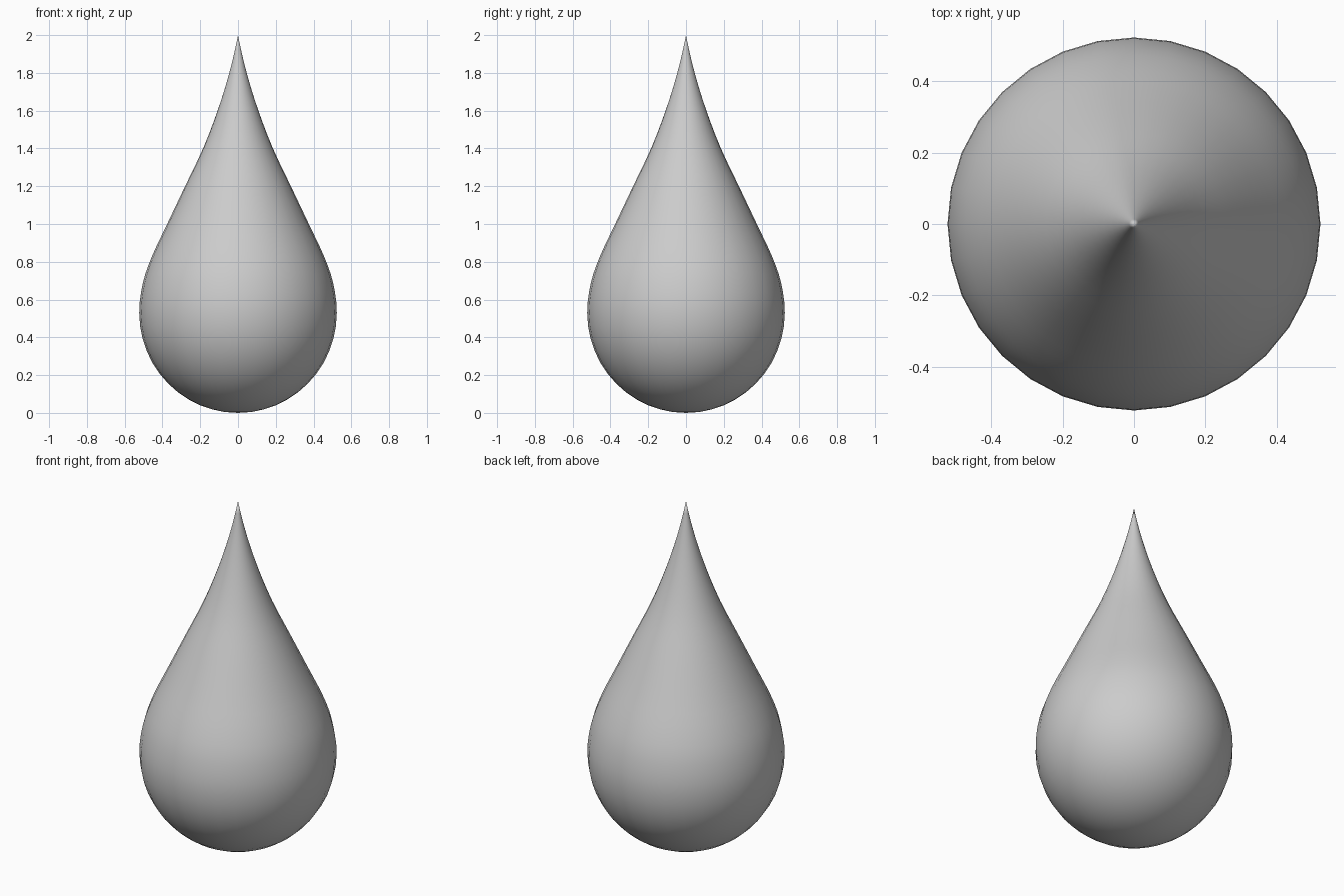
import bpy, bmesh, math

if "Cube" in bpy.data.objects:
    bpy.data.objects.remove(bpy.data.objects["Cube"])

R = 0.523
SEGMENTS = 32

# Upper profile (radius, height): shoulder tapering to the tip
key = [(0.50, 0.35), (R, 0.53), (0.503, 0.69), (0.455, 0.83), (0.375, 1.0),
       (0.28, 1.2), (0.185, 1.4), (0.108, 1.6), (0.046, 1.8), (0.0, 2.0), (-0.03, 2.2)]


def catmull(p0, p1, p2, p3, t):
    return tuple(0.5 * (2*b + (c - a)*t + (2*a - 5*b + 4*c - d)*t*t
                        + (3*b - a - 3*c + d)*t**3)
                 for a, b, c, d in zip(p0, p1, p2, p3))


# Round bottom arc, then the smooth taper
profile = [(R * math.sin(a), 0.53 * (1 - math.cos(a)))
           for a in (math.pi / 2 * i / 12 for i in range(12))]
for i in range(1, len(key) - 2):
    profile += [catmull(*key[i-1:i+3], s / 3) for s in range(3)]
profile.append((0.0, 2.0))

# Revolve the profile
bm = bmesh.new()
verts = [bm.verts.new((max(r, 0), 0, z)) for r, z in profile]
edges = [bm.edges.new(pair) for pair in zip(verts, verts[1:])]
bmesh.ops.spin(bm, geom=verts + edges, cent=(0, 0, 0), axis=(0, 0, 1),
               angle=math.tau, steps=SEGMENTS, use_duplicate=False)
bmesh.ops.remove_doubles(bm, verts=bm.verts, dist=0.0005)
bmesh.ops.recalc_face_normals(bm, faces=bm.faces)
for f in bm.faces:
    f.smooth = True

mesh = bpy.data.meshes.new("teardrop")
bm.to_mesh(mesh)
bm.free()
bpy.context.collection.objects.link(bpy.data.objects.new("teardrop", mesh))
